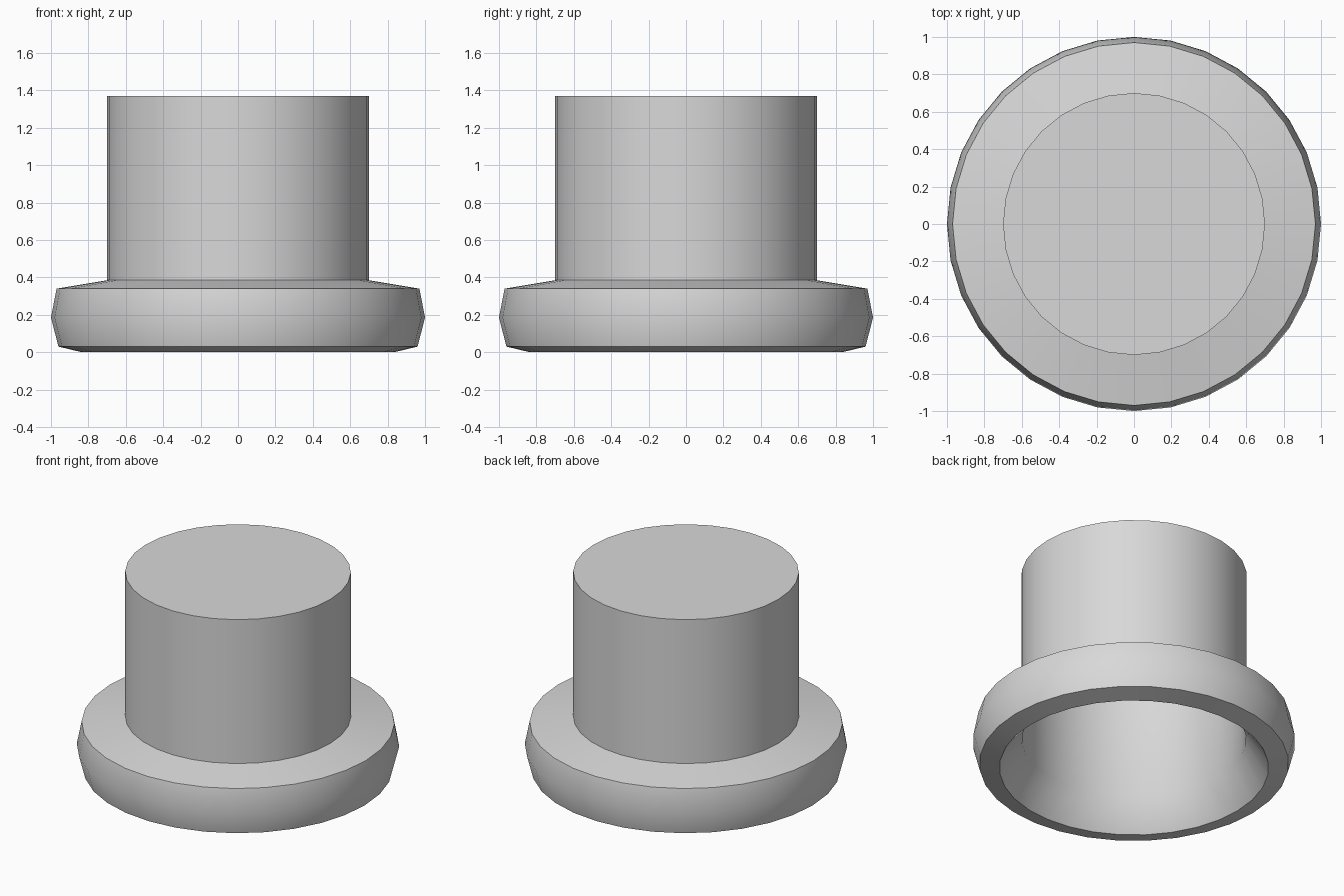
import bpy, bmesh, math

cube = bpy.data.objects.get("Cube")
if cube:
    bpy.data.objects.remove(cube, do_unlink=True)

SIDES = 32

# One plain grey for everything
grey = bpy.data.materials.new("light_grey")
grey.use_nodes = True
colour = (0.69, 0.69, 0.69, 1.0)
grey.diffuse_color = colour
grey.node_tree.nodes["Principled BSDF"].inputs["Base Color"].default_value = colour


def lathe(name, profile):
    """Revolve a list of (radius, height) points around z."""
    bm = bmesh.new()
    verts = [bm.verts.new((r, 0, z)) for r, z in profile]
    edges = [bm.edges.new(pair) for pair in zip(verts, verts[1:])]
    bmesh.ops.spin(bm, geom=verts + edges, cent=(0, 0, 0), axis=(0, 0, 1),
                   angle=math.tau, steps=SIDES, use_merge=False)
    bmesh.ops.remove_doubles(bm, verts=bm.verts, dist=0.0005)
    bmesh.ops.recalc_face_normals(bm, faces=bm.faces)
    mesh = bpy.data.meshes.new(name)
    bm.to_mesh(mesh)
    bm.free()
    mesh.materials.append(grey)
    obj = bpy.data.objects.new(name, mesh)
    bpy.context.collection.objects.link(obj)
    bpy.ops.object.select_all(action='DESELECT')
    obj.select_set(True)
    bpy.context.view_layer.objects.active = obj
    bpy.ops.object.shade_smooth_by_angle(angle=math.radians(40))
    return obj


# Hollow cap: ceiling, thin inner wall, flared mouth, bulging brim, outer wall, lid
inner = [(0, 1.365), (0.696, 1.365), (0.696, 0.2), (0.835, 0)]
brim = [(0.96, 0.03), (1.0, 0.185), (0.97, 0.34)]
outer = [(0.7, 0.385), (0.7, 1.37), (0, 1.37)]
lathe("flanged_cap", inner + brim + outer)
